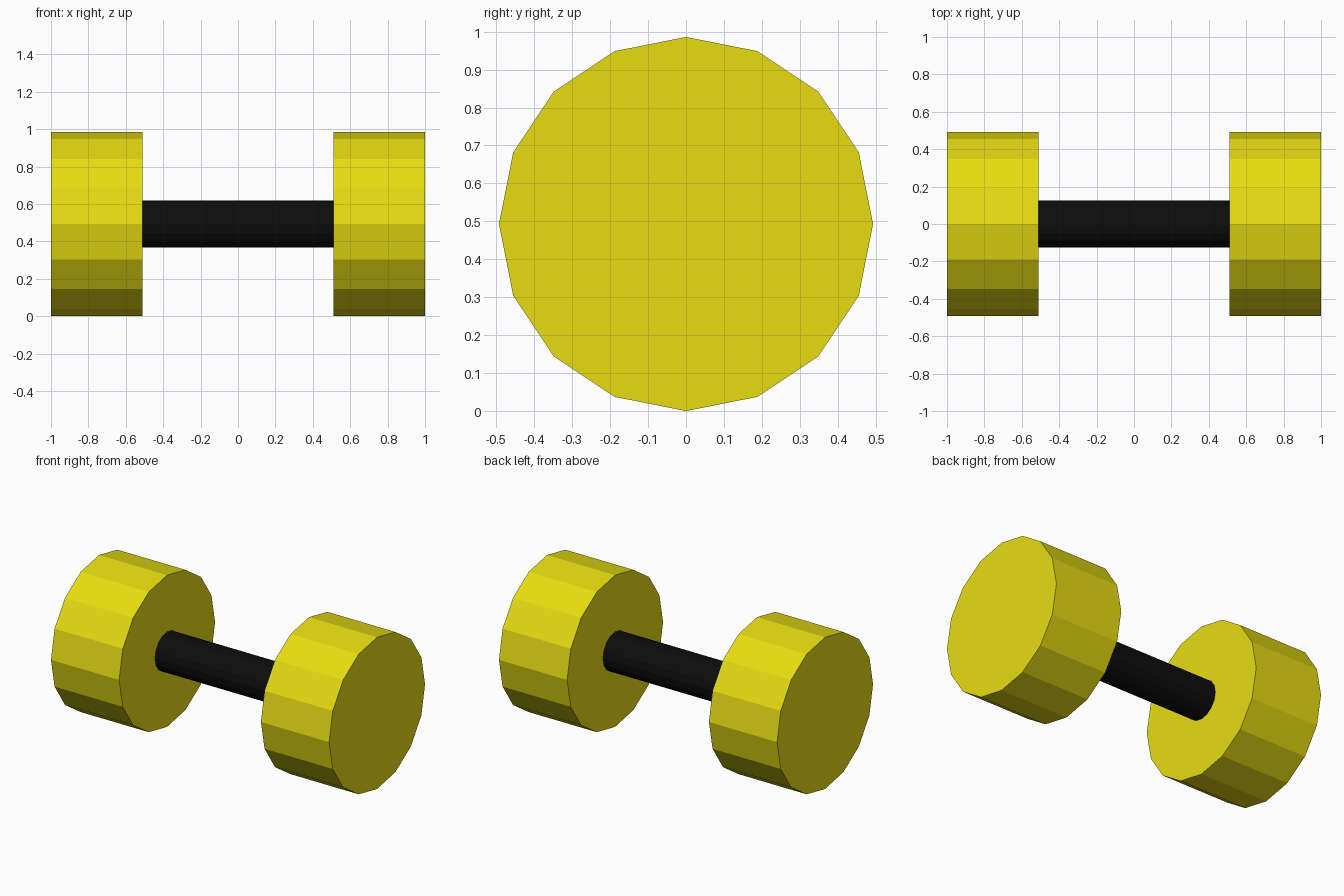
import bpy
from math import pi

if "Cube" in bpy.data.objects:
    bpy.data.objects.remove(bpy.data.objects["Cube"])

CENTRE_Z = 0.493


def material(name, rgb):
    mat = bpy.data.materials.new(name)
    mat.diffuse_color = (*rgb, 1)
    mat.use_nodes = True
    mat.node_tree.nodes["Principled BSDF"].inputs["Base Color"].default_value = mat.diffuse_color
    return mat


def x_cylinder(name, x, length, radius, sides, mat):
    """Flat-faced cylinder lying along the x axis."""
    bpy.ops.mesh.primitive_cylinder_add(
        vertices=sides, radius=radius, depth=length,
        location=(x, 0, CENTRE_Z), rotation=(0, pi / 2, 0))
    obj = bpy.context.object
    obj.name = name
    obj.data.materials.append(mat)
    return obj


yellow = material("yellow", (0.8, 0.72, 0.006))
black = material("black", (0.004, 0.004, 0.004))

# Grip bar between the weights
x_cylinder("handle", 0, 1.02, 0.125, 16, black)

# Weights at both ends
for side, sign in (("left", -1), ("right", 1)):
    x_cylinder(f"{side}_weight", sign * 0.755, 0.49, 0.493, 16, yellow)
